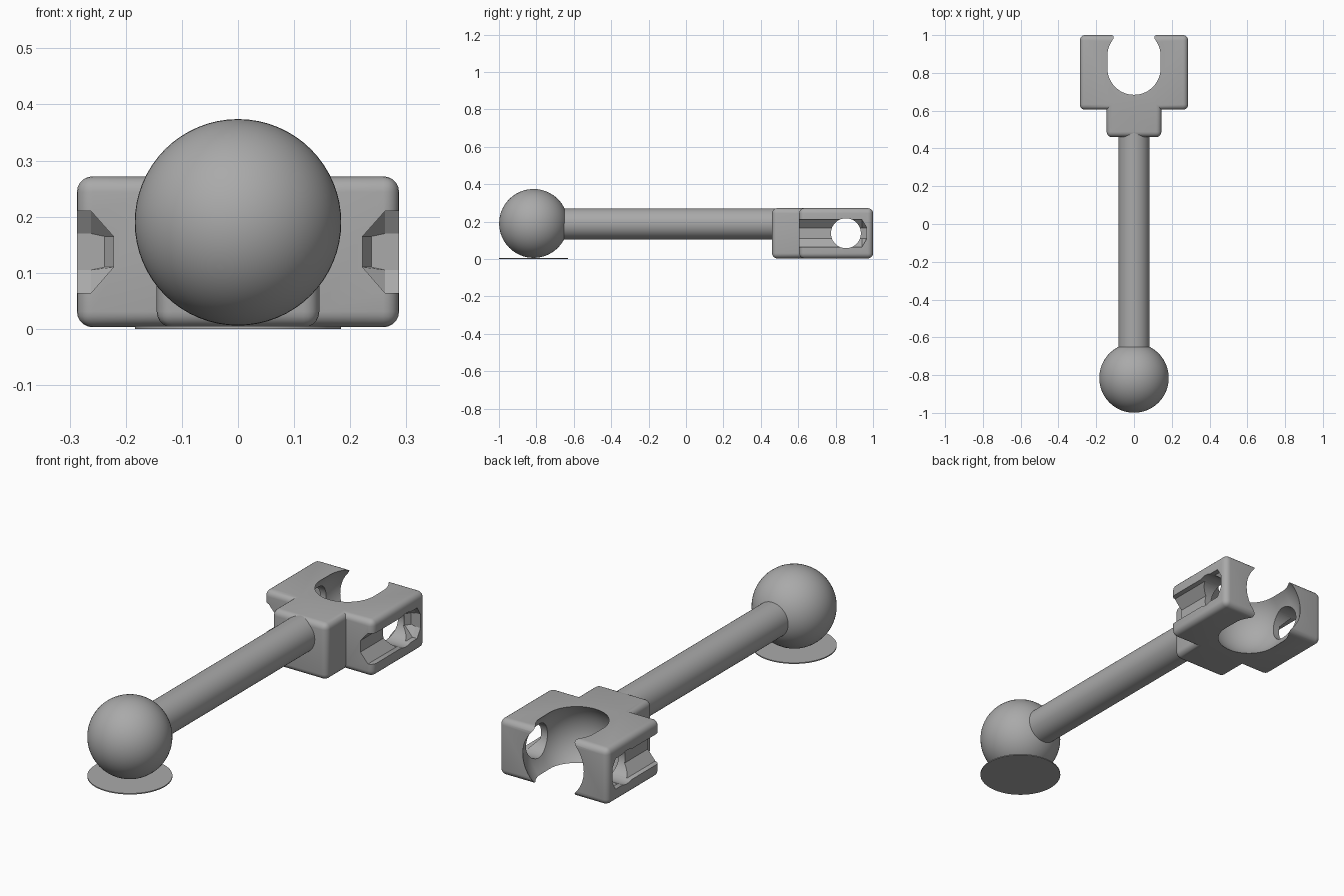
import bpy, bmesh, math
from mathutils import Matrix

cube = bpy.data.objects.get("Cube")
if cube:
    bpy.data.objects.remove(cube, do_unlink=True)

GREY = (0.4, 0.4, 0.4, 1)
grey = bpy.data.materials.new("plain_grey")
grey.use_nodes = True
grey.diffuse_color = GREY
grey.node_tree.nodes["Principled BSDF"].inputs["Base Color"].default_value = GREY


def make(name, bm):
    bmesh.ops.recalc_face_normals(bm, faces=bm.faces[:])
    mesh = bpy.data.meshes.new(name)
    bm.to_mesh(mesh)
    bm.free()
    mesh.materials.append(grey)
    obj = bpy.data.objects.new(name, mesh)
    bpy.context.collection.objects.link(obj)
    return obj


def smooth(obj, angle=30):
    bpy.ops.object.select_all(action='DESELECT')
    obj.select_set(True)
    bpy.context.view_layer.objects.active = obj
    bpy.ops.object.shade_smooth_by_angle(angle=math.radians(angle))


def cylinder(name, radius, length, centre, axis=None):
    bm = bmesh.new()
    turn = Matrix.Rotation(math.pi / 2, 4, axis) if axis else Matrix()
    bmesh.ops.create_cone(bm, cap_ends=True, segments=64, radius1=radius, radius2=radius,
                          depth=length, matrix=Matrix.Translation(centre) @ turn)
    return make(name, bm)


def ball(name, radius, centre, stretch=0):
    # A ball, optionally pulled into a capsule along y
    bm = bmesh.new()
    bmesh.ops.create_uvsphere(bm, u_segments=64, v_segments=32, radius=radius,
                              matrix=Matrix.Rotation(math.pi / 2, 4, 'X'))
    for v in bm.verts:
        if v.co.y > 0.001:
            v.co.y += stretch
    bmesh.ops.translate(bm, verts=bm.verts[:], vec=centre)
    return make(name, bm)


def loft(name, rings):
    bm = bmesh.new()
    loops = [[bm.verts.new(p) for p in ring] for ring in rings]
    for a, b in zip(loops, loops[1:]):
        for i in range(len(a)):
            j = (i + 1) % len(a)
            bm.faces.new((a[i], a[j], b[j], b[i]))
    bm.faces.new(loops[0])
    bm.faces.new(loops[-1])
    return make(name, bm)


def cut(target, cutter):
    cutter.hide_render = True
    mod = target.modifiers.new("cut", 'BOOLEAN')
    mod.object = cutter
    mod.operation = 'DIFFERENCE'
    mod.solver = 'EXACT'
    bpy.context.view_layer.objects.active = target
    bpy.ops.object.modifier_apply(modifier=mod.name)
    bpy.data.objects.remove(cutter, do_unlink=True)


# Ball, foot disc and rod
smooth(ball("ball_end", 0.184, (0, -0.815, 0.19)))
smooth(cylinder("foot_disc", 0.184, 0.005, (0, -0.815, 0.0025)))
smooth(cylinder("rod", 0.083, 1.2, (0, -0.1, 0.188), 'X'))

# Socket block with neck: T outline, extruded, outer edges rounded
half = [(0.145, 0.46), (0.145, 0.605), (0.287, 0.605), (0.287, 1.0)]
outline = half + [(-x, y) for x, y in reversed(half)]
socket = loft("socket_block", [[(x, y, z) for x, y in outline] for z in (0.003, 0.272)])
bm = bmesh.new()
bm.from_mesh(socket.data)
outer = [e for e in bm.edges if e.is_convex]
bmesh.ops.bevel(bm, geom=outer, offset=0.028, offset_type='OFFSET', segments=5,
                profile=0.5, affect='EDGES')
bm.to_mesh(socket.data)
bm.free()

# Rounded socket hollow and side bore
cut(socket, ball("hollow_cutter", 0.195, (0, 0.825, 0.1375), 0.065))
cut(socket, cylinder("bore_cutter", 0.08, 0.8, (0, 0.855, 0.1375), 'Y'))

# Side grooves, open at the front, tapering shut near the back
groove = [(0.35, 0.21), (0.262, 0.21), (0.222, 0.165), (0.222, 0.11), (0.262, 0.064), (0.35, 0.064)]
tip = [(0.35, 0.17), (0.262, 0.17), (0.238, 0.165), (0.238, 0.11), (0.262, 0.105), (0.35, 0.105)]
for side in (-1, 1):
    rings = [[(side * x, y, z) for x, z in ring]
             for ring, y in ((groove, 0.55), (groove, 0.94), (tip, 0.965))]
    cut(socket, loft("groove_cutter", rings))
smooth(socket)
